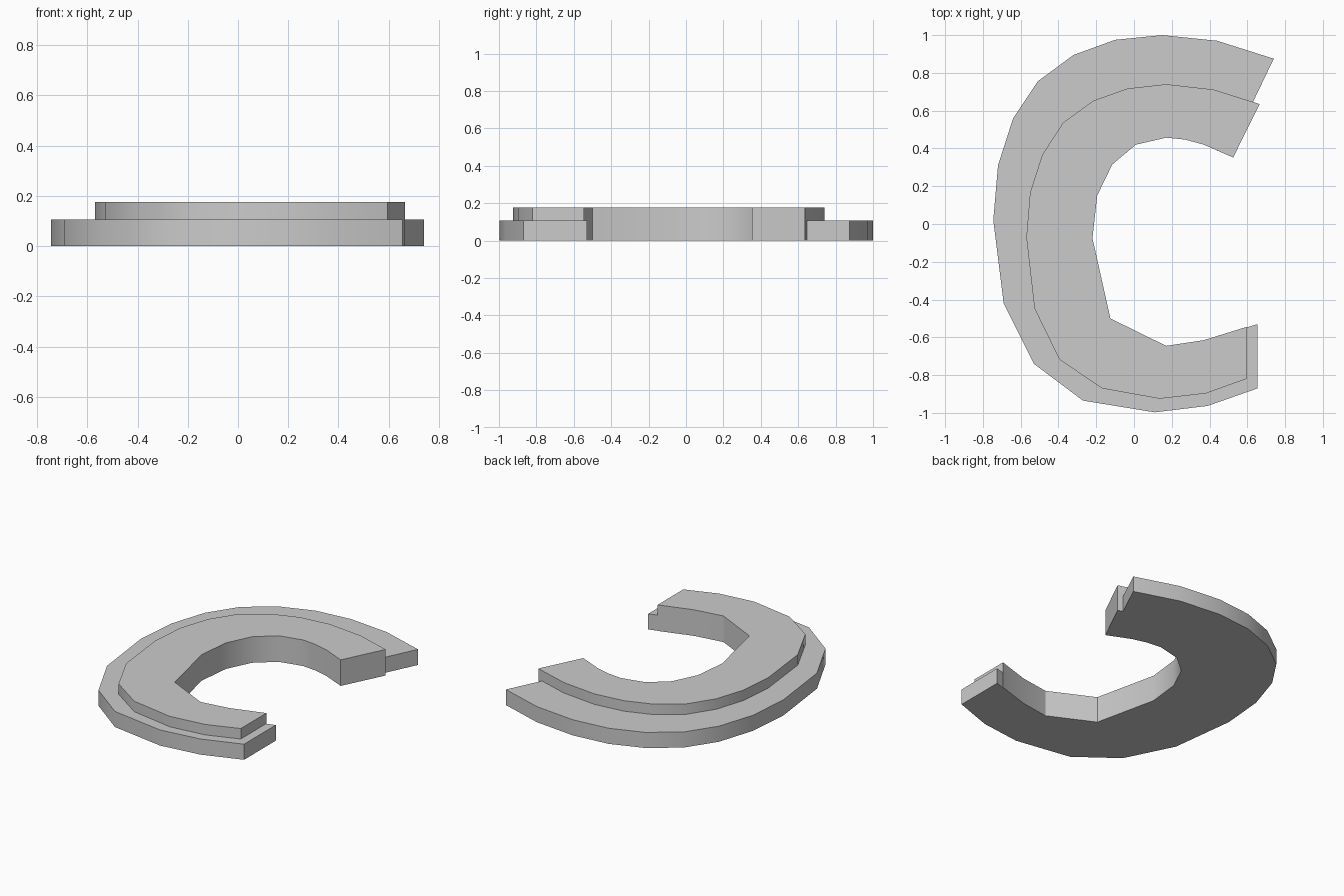
import bpy
import bmesh
import math

if "Cube" in bpy.data.objects:
    bpy.data.objects.remove(bpy.data.objects["Cube"])

grey = bpy.data.materials.new("plain_grey")
grey.use_nodes = True
colour = (0.6, 0.6, 0.6, 1)
grey.diffuse_color = colour
grey.node_tree.nodes["Principled BSDF"].inputs["Base Color"].default_value = colour


def slab(name, outline, height):
    """Extrude a closed plan outline from the ground up to the given height."""
    bm = bmesh.new()
    base = bm.faces.new([bm.verts.new((x, y, 0)) for x, y in outline])
    top = bmesh.ops.extrude_face_region(bm, geom=[base], use_keep_orig=True)
    for v in top["geom"]:
        if isinstance(v, bmesh.types.BMVert):
            v.co.z = height
    bmesh.ops.recalc_face_normals(bm, faces=bm.faces)
    mesh = bpy.data.meshes.new(name)
    bm.to_mesh(mesh)
    bm.free()
    mesh.materials.append(grey)
    obj = bpy.data.objects.new(name, mesh)
    bpy.context.collection.objects.link(obj)
    bpy.ops.object.select_all(action="DESELECT")
    obj.select_set(True)
    bpy.context.view_layer.objects.active = obj
    bpy.ops.object.shade_smooth_by_angle(angle=math.radians(30))


# Inner curve shared by both tiers, running from the front end to the back end
inner = [(.37, -.615), (.17, -.645), (-.125, -.5), (-.22, -.075), (-.195, .15),
         (-.115, .315), (.01, .42), (.17, .457), (.27, .447), (.37, .42)]

# Outer curves, running from the back end to the front end
lower_outer = [(.74, .875), (.44, .97), (.15, 1), (-.1, .975), (-.32, .895),
               (-.51, .755), (-.64, .56), (-.72, .31), (-.745, .02),
               (-.69, -.42), (-.53, -.74), (-.27, -.935), (.11, -.997),
               (.39, -.963), (.655, -.87)]
upper_outer = [(.665, .635), (.42, .712), (.17, .74), (-.035, .717),
               (-.215, .653), (-.375, .537), (-.485, .368), (-.55, .167),
               (-.57, -.07), (-.527, -.447), (-.395, -.717), (-.17, -.87),
               (.135, -.925), (.38, -.897), (.595, -.82)]

# Wide low tier and narrower tall tier, each with its own cut ends
slab("lower_tier", lower_outer + [(.655, -.53)] + inner + [(.495, .365)], .106)
slab("upper_tier", upper_outer + [(.595, -.545)] + inner + [(.525, .352)], .177)
